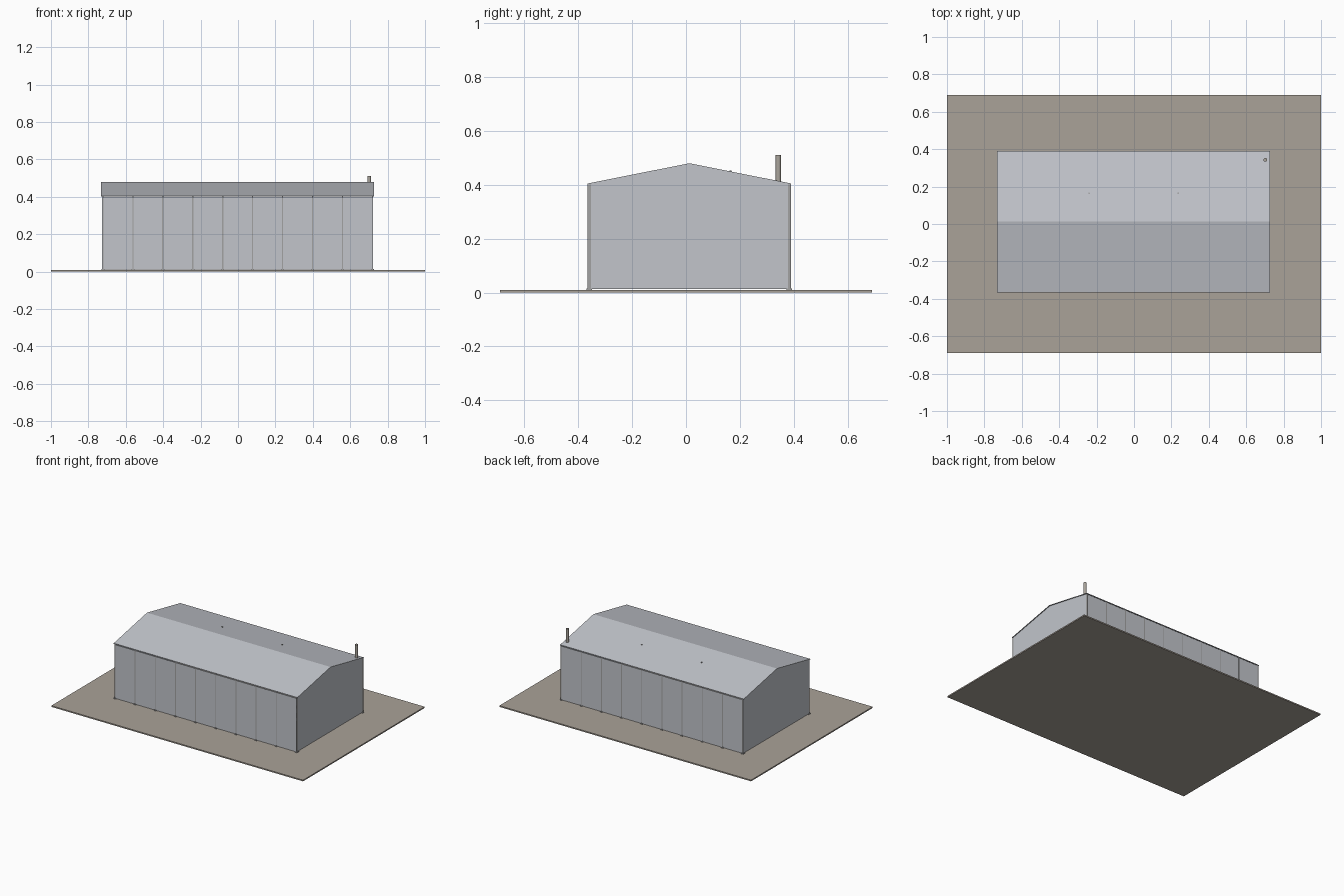
import bpy, bmesh, math
from mathutils import Matrix

if "Cube" in bpy.data.objects:
    bpy.data.objects.remove(bpy.data.objects["Cube"])


def material(name, rgb):
    m = bpy.data.materials.new(name)
    m.diffuse_color = (*rgb, 1)
    m.use_nodes = True
    m.node_tree.nodes["Principled BSDF"].inputs["Base Color"].default_value = m.diffuse_color
    return m


SHEET = material("grey sheet metal", (0.54, 0.56, 0.60))
EARTH = material("brown grey ground", (0.40, 0.36, 0.315))
STEEL = material("steel frame", (0.36, 0.36, 0.36))
PIPE = material("flue metal", (0.40, 0.37, 0.33))


def finish(name, bm, mat):
    bmesh.ops.recalc_face_normals(bm, faces=bm.faces)
    me = bpy.data.meshes.new(name)
    bm.to_mesh(me)
    bm.free()
    me.materials.append(mat)
    ob = bpy.data.objects.new(name, me)
    bpy.context.collection.objects.link(ob)
    return ob


def boxes(name, spans, mat):
    """One object from boxes given as (x0, x1, y0, y1, z0, z1)."""
    bm = bmesh.new()
    for x0, x1, y0, y1, z0, z1 in spans:
        mtx = (Matrix.Translation(((x0 + x1) / 2, (y0 + y1) / 2, (z0 + z1) / 2))
               @ Matrix.Diagonal((x1 - x0, y1 - y0, z1 - z0, 1)))
        bmesh.ops.create_cube(bm, size=1, matrix=mtx)
    return finish(name, bm, mat)


def prisms(name, profile, spans, mat):
    """Extrude a (y, z) profile along x for every (x0, x1) span."""
    bm = bmesh.new()
    for x0, x1 in spans:
        face = bm.faces.new([bm.verts.new((x0, y, z)) for y, z in profile])
        new = bmesh.ops.extrude_face_region(bm, geom=[face])["geom"]
        bmesh.ops.translate(bm, vec=(x1 - x0, 0, 0),
                            verts=[v for v in new if isinstance(v, bmesh.types.BMVert)])
    return finish(name, bm, mat)


# Main dimensions
X0, X1 = -0.727, 0.722
Y0, Y1 = -0.365, 0.390
YM = (Y0 + Y1) / 2
GROUND, EAVE, RIDGE, WALL_TOP = 0.009, 0.405, 0.480, 0.397
T = 0.005
frames = [-0.7225 + i * 0.1602 for i in range(10)]
sides = [(Y0, 1), (Y1, -1)]      # outer wall line and inward direction


def band(top_drop, bottom_drop, inset=0.0):
    """Gable-shaped strip below the roof line."""
    slope = (RIDGE - EAVE) / (YM - Y0)
    e = EAVE + inset * slope
    a, b = Y0 + inset, Y1 - inset
    return [(a, e - top_drop), (YM, RIDGE - top_drop), (b, e - top_drop),
            (b, e - bottom_drop), (YM, RIDGE - bottom_drop), (a, e - bottom_drop)]


# Ground slab
boxes("ground_slab", [(-1, 1, -0.69, 0.69, 0, GROUND)], EARTH)

# Roof sheet
prisms("roof", band(0, 0.004), [(X0 - 0.005, X1 + 0.005)], SHEET)

# Gable end walls
gable = [(Y0, 0.013), (Y1, 0.013), (Y1, EAVE - 0.004), (YM, RIDGE - 0.004), (Y0, EAVE - 0.004)]
prisms("gable_walls", gable, [(X0, X0 + T), (X1 - T, X1)], SHEET)

# Long side walls, one panel per bay, stopping just short of the roof
panels, posts, feet = [], [], []
for y, d in sides:
    def strip(outer, inner):
        return sorted((y + d * outer, y + d * inner))
    for a, b in zip(frames, frames[1:]):
        panels.append((a + 0.002, b - 0.002, *strip(0.0005, T), 0.012, WALL_TOP))
    # Portal frame posts and their base plates
    for x in frames:
        posts.append((x - 0.003, x + 0.003, *strip(0, 0.012), GROUND, EAVE - 0.003))
        feet.append((x - 0.008, x + 0.008, *strip(-0.004, 0.016), GROUND, 0.015))
boxes("side_wall_panels", panels, SHEET)
boxes("frame_posts", posts, STEEL)
boxes("post_base_plates", feet, STEEL)

# Rafters under the roof at each inner frame
prisms("rafters", band(0.005, 0.017, 0.002),
       [(x - 0.003, x + 0.003) for x in frames[1:-1]], STEEL)


def cylinder(name, x, y, z0, z1, r, mat):
    bm = bmesh.new()
    bmesh.ops.create_cone(bm, cap_ends=True, segments=16, radius1=r, radius2=r,
                          depth=z1 - z0, matrix=Matrix.Translation((x, y, (z0 + z1) / 2)))
    ob = finish(name, bm, mat)
    for p in ob.data.polygons:
        p.use_smooth = abs(p.normal.z) < 0.5


# Flue pipe at the rear corner
cylinder("flue_pipe", 0.702, 0.343, 0.405, 0.510, 0.010, PIPE)

# Two small roof vents on the rear slope
for x in (-0.24, 0.236):
    cylinder("roof_vent", x, 0.165, 0.445, 0.454, 0.004, STEEL)
